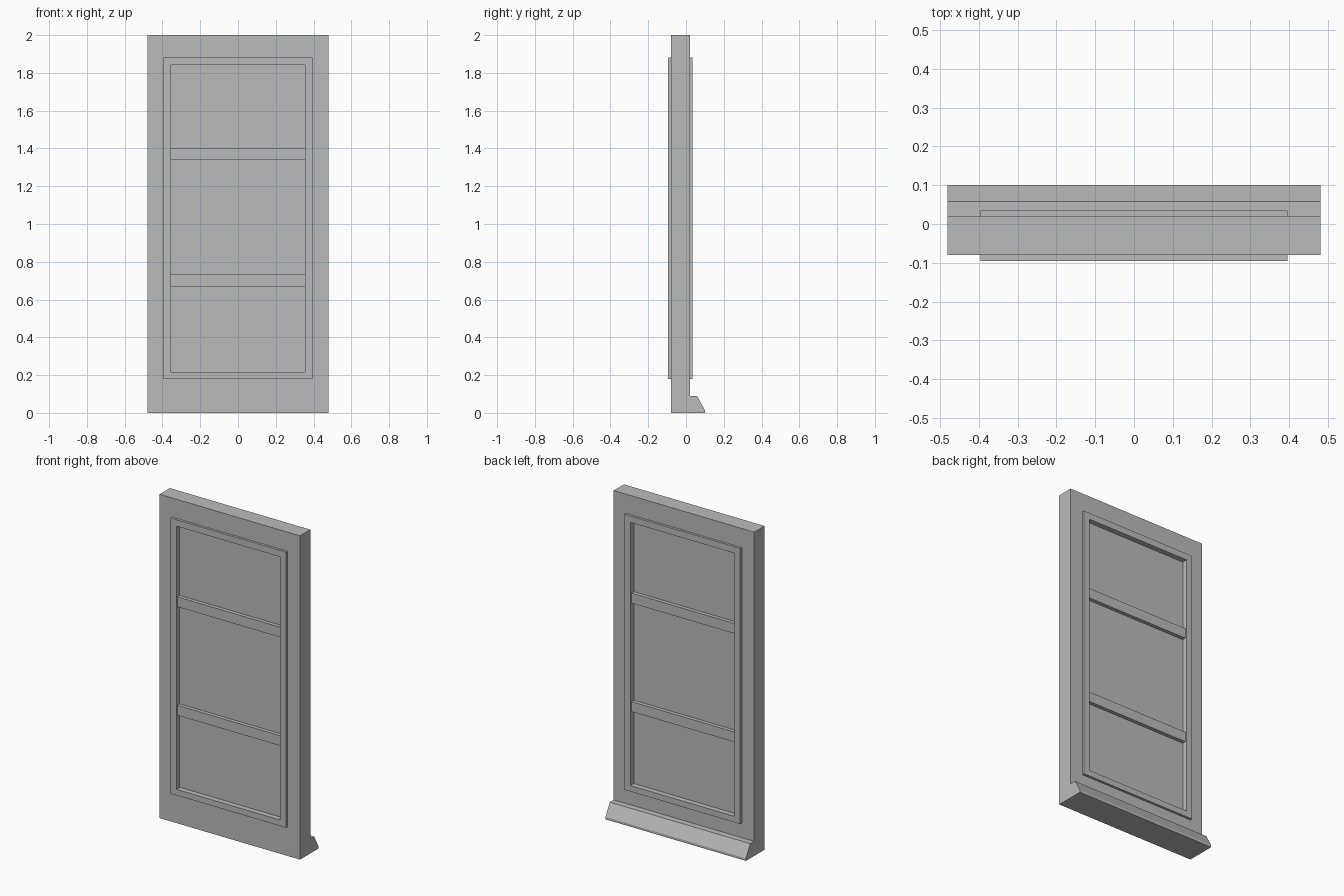
import bpy
import bmesh

cube = bpy.data.objects.get("Cube")
if cube:
    bpy.data.objects.remove(cube, do_unlink=True)

grey = bpy.data.materials.new("plain grey")
grey.use_nodes = True
COLOUR = (0.5, 0.5, 0.5, 1)
grey.diffuse_color = COLOUR
grey.node_tree.nodes["Principled BSDF"].inputs["Base Color"].default_value = COLOUR


def finish(name, bm):
    bmesh.ops.recalc_face_normals(bm, faces=bm.faces)
    mesh = bpy.data.meshes.new(name)
    bm.to_mesh(mesh)
    bm.free()
    mesh.materials.append(grey)
    obj = bpy.data.objects.new(name, mesh)
    bpy.context.collection.objects.link(obj)
    return obj


def box(name, half_x, y0, y1, z0, z1):
    bm = bmesh.new()
    bmesh.ops.create_cube(bm, size=1)
    for v in bm.verts:
        v.co = (v.co.x * 2 * half_x,
                y0 if v.co.y < 0 else y1,
                z0 if v.co.z < 0 else z1)
    return finish(name, bm)


def ring(name, outer, inner, y0, y1):
    """Rectangular frame; outer and inner are (half width, bottom, top)."""
    bm = bmesh.new()

    def loop(rect, y):
        w, b, t = rect
        return [bm.verts.new((x, y, z)) for x, z in ((-w, b), (w, b), (w, t), (-w, t))]

    loops = [loop(outer, y0), loop(inner, y0), loop(inner, y1), loop(outer, y1)]
    for k in range(4):
        a, b = loops[k], loops[(k + 1) % 4]
        for i in range(4):
            j = (i + 1) % 4
            bm.faces.new((a[i], a[j], b[j], b[i]))
    return finish(name, bm)


DOOR = (0.48, 0, 2)
TRIM = (0.395, 0.18, 1.882)
OPENING = (0.355, 0.217, 1.842)

# Door leaf with its opening, and the raised trim on both faces
ring("door_leaf", DOOR, OPENING, -0.08, 0.02)
ring("front_trim", TRIM, OPENING, -0.095, -0.08)
ring("back_trim", TRIM, OPENING, 0.02, 0.035)

# Recessed pane and the two crossbars
box("pane", OPENING[0], -0.062, 0.002, OPENING[1], OPENING[2])
for name, z in (("lower_crossbar", 0.67), ("upper_crossbar", 1.34)):
    box(name, OPENING[0], -0.085, 0.025, z, z + 0.062)

# Sloping weatherboard along the bottom of the back
bm = bmesh.new()
profile = [(0.02, 0), (0.1, 0), (0.1, 0.015), (0.058, 0.09), (0.02, 0.09)]
face = bm.faces.new([bm.verts.new((-DOOR[0], y, z)) for y, z in profile])
side = bmesh.ops.extrude_face_region(bm, geom=[face])
bmesh.ops.translate(bm, vec=(2 * DOOR[0], 0, 0),
                    verts=[g for g in side["geom"] if isinstance(g, bmesh.types.BMVert)])
finish("weatherboard", bm)
